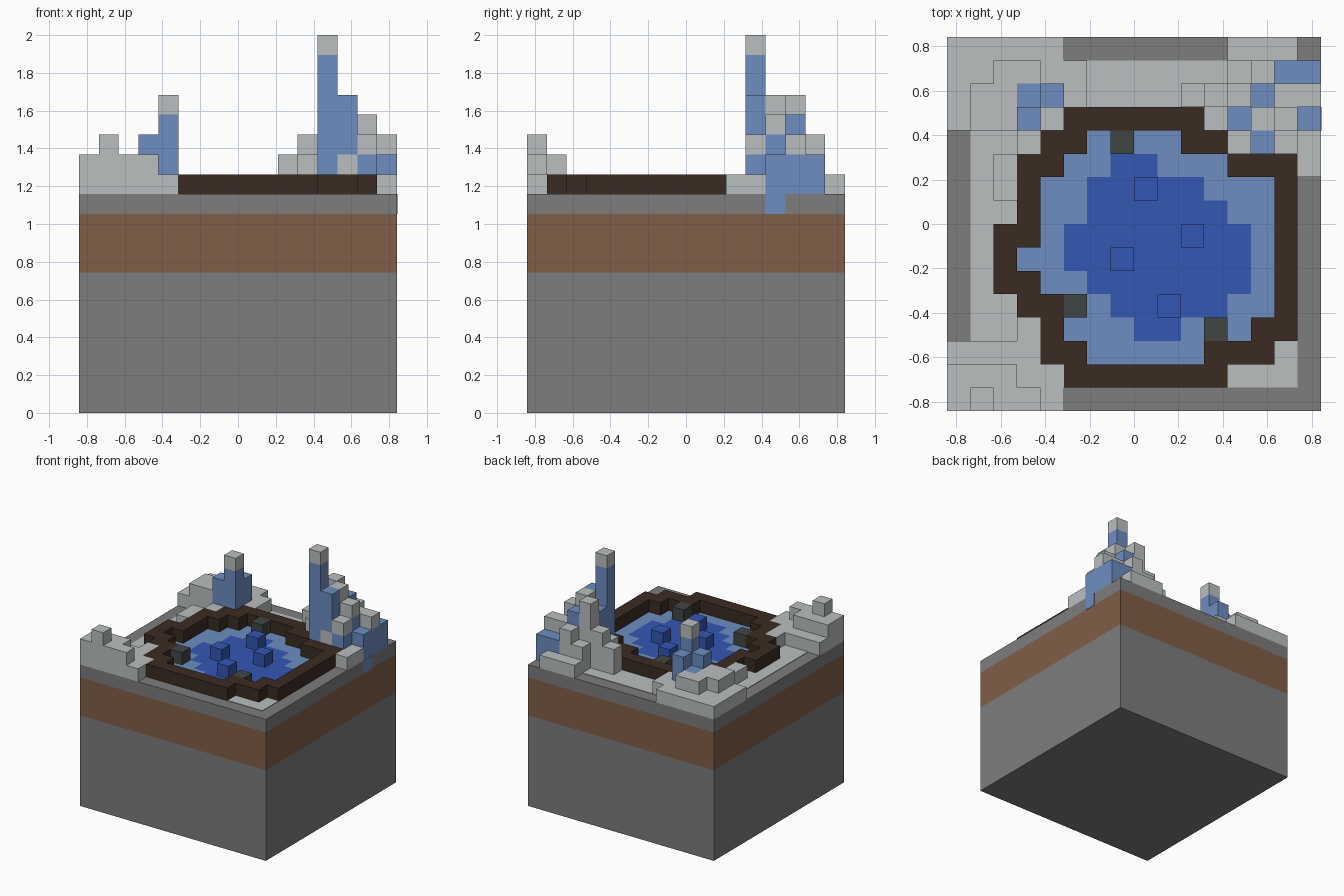
import bpy, bmesh
from mathutils import Vector

if "Cube" in bpy.data.objects:
    bpy.data.objects.remove(bpy.data.objects["Cube"])

N = 16              # cells along each side
U = 2 / 19          # size of one cell
GROUND = 11         # ground level in cells
LEVEL = GROUND + 1  # top of the rim


def material(name, *srgb):
    lin = [((v / 255 + 0.055) / 1.055) ** 2.4 for v in srgb] + [1]
    m = bpy.data.materials.new(name)
    m.use_nodes = True
    m.diffuse_color = lin
    m.node_tree.nodes["Principled BSDF"].inputs["Base Color"].default_value = lin
    return m


stone = material("stone grey", 125, 125, 125)
dirt = material("dirt brown", 128, 94, 71)
bark = material("dark brown", 59, 43, 34)
snow = material("snow white", 186, 191, 191)
ice = material("ice blue", 109, 141, 193)
deep = material("deep blue", 52, 87, 180)
moss = material("dark slate", 64, 70, 69)


def point(c, r, z):
    return Vector(((c - N / 2) * U, (N / 2 - r) * U, z * U))


def finish(name, bm, mats):
    mesh = bpy.data.meshes.new(name)
    bmesh.ops.recalc_face_normals(bm, faces=bm.faces)
    bm.to_mesh(mesh)
    bm.free()
    for m in mats:
        mesh.materials.append(m)
    obj = bpy.data.objects.new(name, mesh)
    bpy.context.collection.objects.link(obj)
    return obj


def box(name, mat, c0, c1, r0, r1, z0, z1):
    bm = bmesh.new()
    bmesh.ops.create_cube(bm, size=1)
    a, b = point(c0, r0, z0), point(c1, r1, z1)
    for v in bm.verts:
        v.co = Vector([(a[i] + b[i]) / 2 + v.co[i] * abs(b[i] - a[i]) for i in range(3)])
    return finish(name, bm, [mat])


def shell(name, cells, thick=1):
    """Outer skin of a set of cells; cells maps (column, row, level) to a material."""
    mats = list(dict.fromkeys(cells.values()))
    bm = bmesh.new()
    for cell, mat in cells.items():
        for axis in range(3):
            for side in (0, 1):
                near = list(cell)
                near[axis] += 2 * side - 1
                if tuple(near) in cells:
                    continue
                quad = []
                for s, t in ((0, 0), (1, 0), (1, 1), (0, 1)):
                    p = list(cell)
                    p[axis] += side
                    p[(axis + 1) % 3] += s
                    p[(axis + 2) % 3] += t
                    if thick != 1:
                        p[2] = cell[2] + (p[2] - cell[2]) * thick
                    quad.append(bm.verts.new(point(*p)))
                bm.faces.new(quad).material_index = mats.index(mat)
    bmesh.ops.remove_doubles(bm, verts=bm.verts, dist=0.0001)
    bmesh.ops.recalc_face_normals(bm, faces=bm.faces)
    bmesh.ops.dissolve_limit(bm, angle_limit=0.01, verts=bm.verts, edges=bm.edges,
                             delimit={"MATERIAL"})
    return finish(name, bm, mats)


def block(cells, mat, cols, rows, top, bottom=GROUND):
    for c in range(cols[0], cols[-1] + 1):
        for r in range(rows[0], rows[-1] + 1):
            for z in range(bottom, top):
                cells[c, r, z] = mat


def column(cells, c, r, top, icy=None):
    block(cells, snow, [c], [r], top)
    if icy:
        block(cells, ice, [c], [r], icy[1], icy[0])


def area(first_row, spans):
    """Cells covered by one inclusive column span per row."""
    return {(c, first_row + i, GROUND) for i, (a, b) in enumerate(spans)
            for c in range(a, b + 1)}


# Layered ground
box("stone_base", stone, 0, N, 0, N, 0, 7.05)
box("dirt_layer", dirt, 0, N, 0, N, 7.05, 10)
box("ground_layer", stone, 0, N, 0, N, 10, GROUND)

# Pond with its raised rim
outer = area(3, [(5, 10), (4, 11), (3, 14), (3, 14), (3, 14), (2, 14),
                 (2, 14), (2, 14), (3, 14), (4, 14), (4, 13), (5, 11)])
water = area(4, [(6, 9), (5, 11), (4, 13), (4, 13), (4, 13),
                 (3, 13), (4, 13), (5, 13), (5, 12), (6, 10)])
middle = area(5, [(7, 8), (6, 10), (6, 11), (5, 12), (5, 12), (6, 12), (7, 11), (8, 9)])
shell("pond_rim", dict.fromkeys(outer - water, bark))
shell("pond_water", {p: deep if p in middle else ice for p in water}, thick=0.04)

# Cubes and stones standing in the pond
for c, r in ((8, 6), (10, 8), (7, 9), (9, 11)):
    box("water_cube", deep, c, c + 1, r, r + 1, GROUND, LEVEL)
for c, r in ((7, 4), (5, 11), (11, 12)):
    box("pond_stone", moss, c, c + 1, r, r + 1, GROUND, LEVEL)

# Thin snow lying on the ground
cover = {}
block(cover, snow, (1, 3), (4, 12), LEVEL)
block(cover, snow, (6, 11), (1, 3), LEVEL)
block(cover, snow, (12, 14), (13, 14), LEVEL)
shell("thin_snow", {p: m for p, m in cover.items() if p not in outer}, thick=0.04)

# Snow bank at the front right corner
bank = {}
block(bank, snow, (0, 3), (13, 15), LEVEL)
block(bank, snow, [4], (14, 15), LEVEL)
block(bank, snow, [3], [12], LEVEL)
block(bank, snow, (0, 3), [15], 13)
block(bank, snow, (0, 2), [14], 13)
column(bank, 1, 15, 14)
shell("front_snow_bank", bank)

# Snow bank with a short ice spire at the back right corner
drift = {}
block(drift, snow, (0, 3), (0, 3), LEVEL)
block(drift, snow, [4], (0, 3), LEVEL)
block(drift, snow, [5], (1, 2), LEVEL)
block(drift, snow, [3], [4], LEVEL)
block(drift, snow, [2], (5, 6), LEVEL)
block(drift, snow, (2, 3), [1], 13)
block(drift, snow, [1], (2, 3), 13)
block(drift, snow, [2], (2, 3), 13)
column(drift, 3, 2, 13, (11, 13))
column(drift, 3, 3, 14, (11, 14))
column(drift, 4, 2, 14, (11, 14))
column(drift, 4, 3, 16, (12, 15))
shell("back_right_ice_spire", drift)

# Ice cluster with the tall tower at the back left corner
cluster = {}
block(cluster, snow, (12, 14), [0], LEVEL)
block(cluster, snow, [15], (4, 5), LEVEL)
column(cluster, 10, 2, 13)
column(cluster, 11, 2, 14)
column(cluster, 11, 3, 13)
column(cluster, 12, 1, 13)
column(cluster, 13, 1, 14)
column(cluster, 12, 2, 16)
column(cluster, 13, 2, 15, (11, 15))
column(cluster, 14, 2, 14)
column(cluster, 15, 2, 14, (11, 13))
column(cluster, 12, 3, 15, (11, 15))
column(cluster, 13, 3, 16)
column(cluster, 14, 3, 15, (11, 14))
column(cluster, 12, 4, 19, (12, 18))
column(cluster, 13, 4, 16, (13, 16))
column(cluster, 14, 4, 14, (12, 13))
block(cluster, ice, (14, 15), [1], 13)
block(cluster, ice, [15], [3], 13)
shell("back_left_ice_tower", cluster)

# Ice running down over the ground edge
box("ice_drip", ice, N - 0.02, N + 0.02, 3, 4, 10, GROUND)
